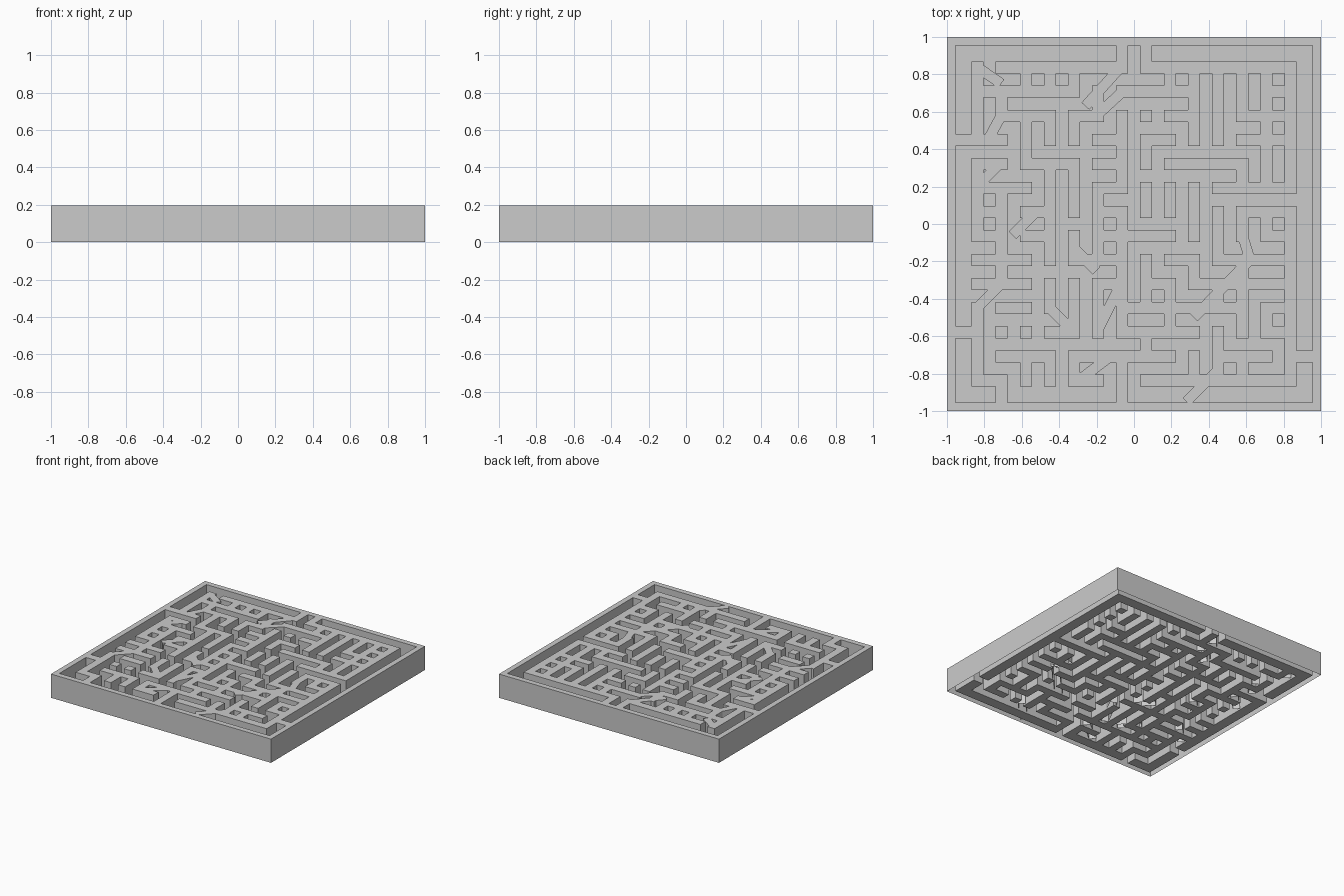
import bpy, bmesh, random
from mathutils import Vector

if "Cube" in bpy.data.objects:
    bpy.data.objects.remove(bpy.data.objects["Cube"])

H = 0.195          # wall height, corridor floors lie at z = 0
N = 29             # plan cells per side: even = corridor, odd = wall line
rng = random.Random(7)

# Grid lines: outer rim, wider outer corridor, then even spacing
lines = [-1, -0.955] + [-0.868 + 0.0643 * k for k in range(28)] + [0.955, 1]
size = N + 2

# Main walls read from the plan: column, row to column, row (row 0 at the back)
MAIN = [
    (13, 0, 13, 1), (15, 0, 15, 1), (17, 1, 27, 1), (27, 1, 27, 10),
    (5, 1, 11, 1), (0, 7, 3, 7), (25, 1, 25, 3), (23, 5, 27, 5),
    (11, 11, 11, 17), (7, 9, 7, 11), (15, 15, 17, 15), (13, 21, 19, 21),
    (13, 23, 19, 23), (13, 27, 13, 28), (3, 27, 3, 28), (19, 27, 27, 27),
    (27, 13, 27, 23), (27, 25, 28, 25), (0, 23, 1, 23), (1, 9, 1, 13),
]
walls = set()
for c0, r0, c1, r1 in MAIN:
    walls |= {(r, c) for r in range(r0, r1 + 1) for c in range(c0, c1 + 1)}

# Free-standing single posts
LONE = {(5, 15), (23, 3), (23, 5)}

# Remaining posts each grow one short wall to a neighbouring post
STEPS = [(0, 1), (1, 0), (0, -1), (-1, 0)]
for r in range(1, N, 2):
    for c in range(1, N, 2):
        linked = any((r + dr, c + dc) in walls for dr, dc in STEPS)
        walls.add((r, c))
        if (r, c) in LONE or (linked and rng.random() < 0.25):
            continue
        options = [(r + dr, c + dc) for dr, dc in STEPS
                   if 0 < r + dr < N - 1 and 0 < c + dc < N - 1
                   and (r + dr, c + dc) not in walls
                   and (r + 2 * dr, c + 2 * dc) not in LONE]
        if options:
            walls.add(rng.choice(options))


def level(r, c):
    """Height of a cell; the rim is wall, outside is ground."""
    if not (0 <= r < size and 0 <= c < size):
        return 0
    if r in (0, size - 1) or c in (0, size - 1):
        return H
    return H if (r - 1, c - 1) in walls else 0


def face(bm, *pts):
    bm.faces.new([bm.verts.new(p) for p in pts])


def finish(name, bm):
    me = bpy.data.meshes.new(name)
    bm.to_mesh(me)
    bm.free()
    bpy.context.collection.objects.link(bpy.data.objects.new(name, me))


# Wall tops, corridor floors and wall sides (underside stays open and hollow)
bm = bmesh.new()
for r in range(size):
    for c in range(size):
        z = level(r, c)
        x0, x1 = lines[c], lines[c + 1]
        y0, y1 = -lines[r + 1], -lines[r]
        corners = [(x0, y0), (x1, y0), (x1, y1), (x0, y1)]
        face(bm, *[(x, y, z) for x, y in corners])
        if z:
            around = [(r + 1, c), (r, c + 1), (r - 1, c), (r, c - 1)]
            for i, nb in enumerate(around):
                if level(*nb) == 0:
                    a, b = corners[i], corners[(i + 1) % 4]
                    face(bm, (*a, 0), (*b, 0), (*b, H), (*a, H))
bmesh.ops.remove_doubles(bm, verts=bm.verts, dist=0.0005)
finish("maze_base", bm)

# Slanted walls that cut across the grid
SLANTS = [
    (-.07, .84, -.26, .63), (-.07, .70, -.2, .58), (-.78, .45, -.71, .58),
    (-.84, .84, -.71, .75), (-.84, .2, -.71, .33), (-.65, -.06, -.52, .07),
    (.58, -.06, .62, -.19), (.62, -.19, .32, -.5), (-.32, -.13, -.2, -.25),
    (-.84, -.45, -.71, -.32), (-.45, -.45, -.32, -.58),
    (-.2, -.58, -.07, -.32), (-.3, -.84, -.13, -.71), (.28, -.95, .45, -.78),
]
bm = bmesh.new()
up = Vector((0, 0, H))
for ax, ay, bx, by in SLANTS:
    a, b = Vector((ax, ay, 0)), Vector((bx, by, 0))
    side = (b - a).normalized().cross(Vector((0, 0, 1))) * 0.028
    ring = [a + side, b + side, b - side, a - side]
    face(bm, *[p + up for p in ring])
    for i in range(4):
        p, q = ring[i], ring[(i + 1) % 4]
        face(bm, p, q, q + up, p + up)
bmesh.ops.remove_doubles(bm, verts=bm.verts, dist=0.0005)
finish("slanted_walls", bm)
